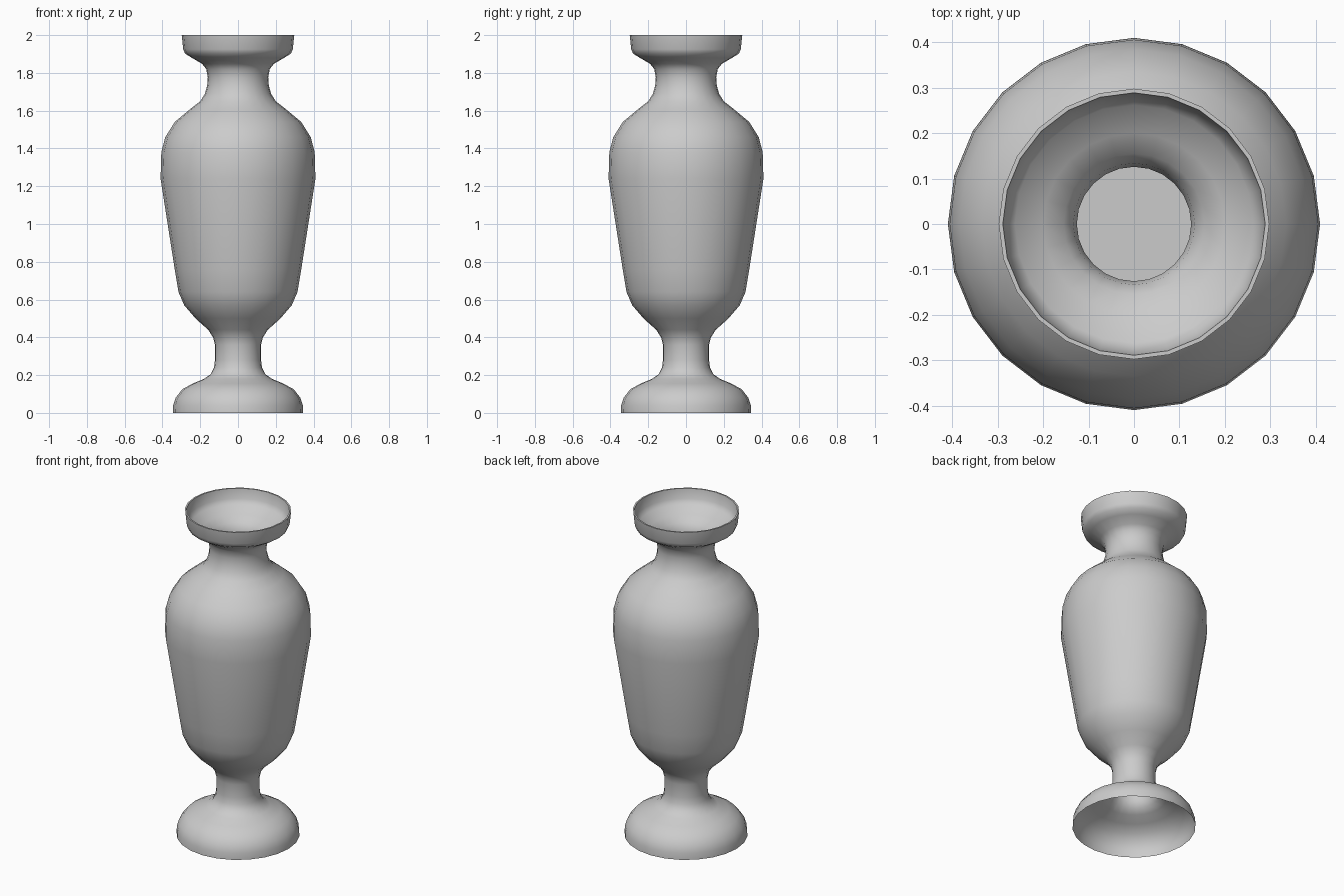
import bpy, bmesh, math

SIDES = 24

# (radius, height) from the open foot, up the outside, over the lip, down the throat
PROFILE = [
    # foot
    (0.345, 0.0), (0.343, 0.04), (0.33, 0.08), (0.295, 0.125), (0.24, 0.155), (0.18, 0.18),
    (0.145, 0.205), (0.127, 0.24),
    # stem
    (0.122, 0.28), (0.122, 0.36), (0.132, 0.40), (0.158, 0.44),
    # body
    (0.225, 0.50), (0.285, 0.57), (0.315, 0.64), (0.335, 0.76), (0.41, 1.24),
    (0.406, 1.38), (0.385, 1.46), (0.335, 1.54), (0.255, 1.607), (0.20, 1.65),
    # neck
    (0.175, 1.69), (0.163, 1.735), (0.16, 1.775), (0.168, 1.82), (0.19, 1.848),
    # dished rim
    (0.245, 1.88), (0.28, 1.902), (0.29, 1.925), (0.298, 2.0),
    # inside of the rim and throat
    (0.289, 2.0), (0.281, 1.94), (0.262, 1.912), (0.20, 1.883), (0.155, 1.852),
    (0.134, 1.82), (0.126, 1.775), (0.128, 1.66),
]

bm = bmesh.new()
rings = []
for r, z in PROFILE:
    rings.append([bm.verts.new((r * math.cos(2 * math.pi * i / SIDES),
                                r * math.sin(2 * math.pi * i / SIDES), z))
                  for i in range(SIDES)])
for a, b in zip(rings, rings[1:]):
    for i in range(SIDES):
        j = (i + 1) % SIDES
        bm.faces.new((a[i], a[j], b[j], b[i]))
# flat floor closing the throat
bm.faces.new(rings[-1])

mesh = bpy.data.meshes.new("vase")
bm.to_mesh(mesh)
bm.free()
vase = bpy.data.objects.new("vase", mesh)
bpy.context.collection.objects.link(vase)
bpy.context.view_layer.objects.active = vase
vase.select_set(True)
bpy.ops.object.shade_smooth_by_angle(angle=math.radians(45))
